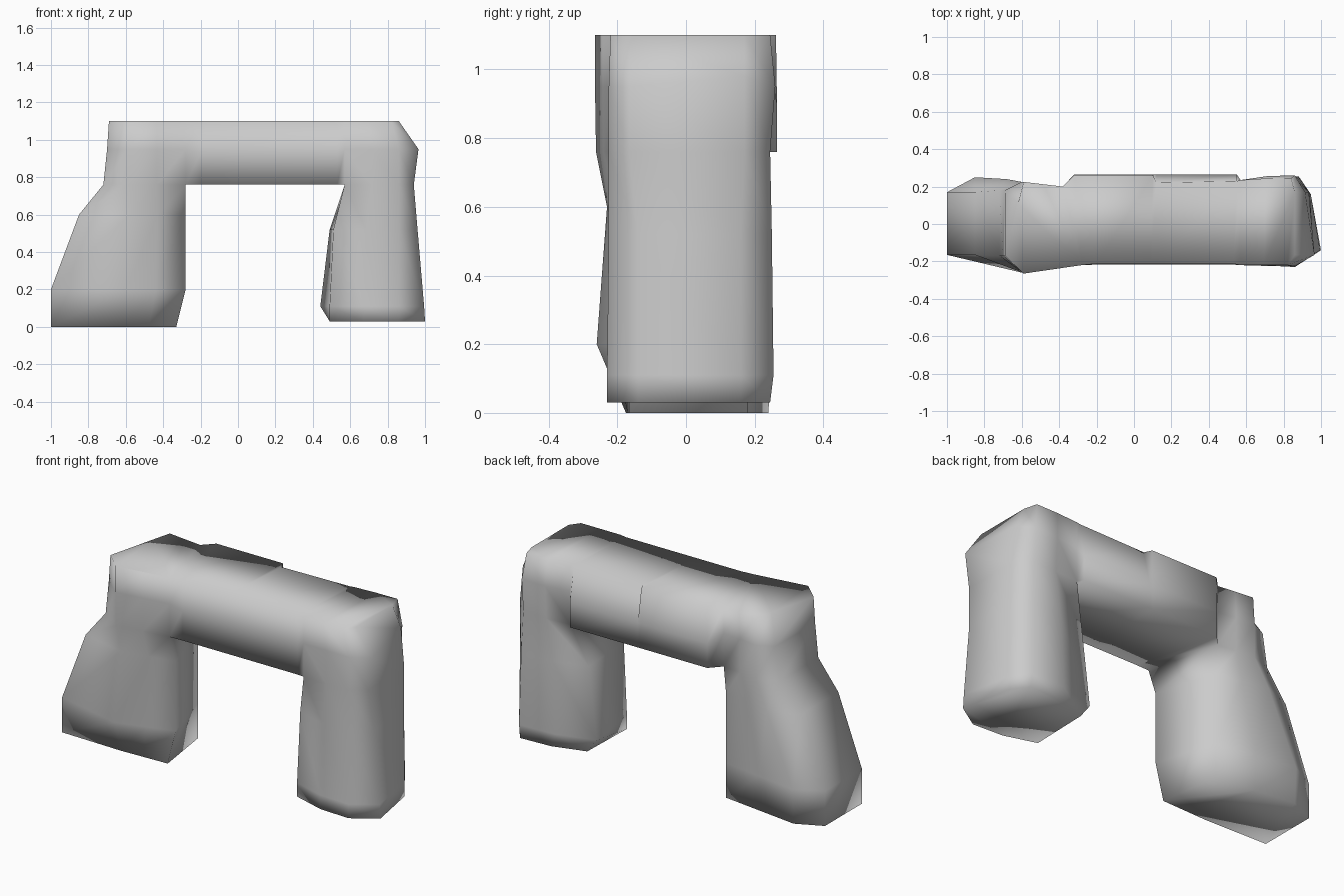
import bpy, bmesh

bm = bmesh.new()


def leg(rows, low, high, blend):
    """Stack eight-sided rings. Rows: z, outer x front/back, front x, back x,
    inner x front/back, front y, back y. low/high: y of outer front/back and
    inner front/back below and above the opening."""
    rings = []
    for z, of, ob, xf, xb, nf, nb, f, b in rows:
        yo, yp, n0, n1 = high if z > 0.7 else low
        mid_f = ((xf + nf) / 2, f + (n0 - f) * blend)
        mid_b = ((xb + nb) / 2, b + (n1 - b) * blend)
        pts = [(of, yo), (xf, f), mid_f, (nf, n0),
               (nb, n1), mid_b, (xb, b), (ob, yp)]
        rings.append([bm.verts.new((x, y, z)) for x, y in pts])
    for lo, hi in zip(rings, rings[1:]):
        for i in range(8):
            # the inner side above the opening stays open for the beam
            if i == 3 and lo[0].co.z > 0.7:
                continue
            j = (i + 1) % 8
            bm.faces.new((lo[i], lo[j], hi[j], hi[i]))
    bm.faces.new(rings[0][::-1])
    bm.faces.new(rings[-1])
    top = rings[-3:]
    loop = [r[3] for r in top] + [r[4] for r in reversed(top)]
    return rings, loop


# broad, leaning left leg
left_rings, left = leg([
    (0.00, -1.00, -1.00, -0.62, -0.85, -0.33, -0.38, -0.175, 0.24),
    (0.20, -1.00, -1.00, -0.60, -0.85, -0.28, -0.38, -0.260, 0.25),
    (0.60, -0.85, -0.85, -0.58, -0.68, -0.28, -0.38, -0.230, 0.24),
    (0.76, -0.72, -0.72, -0.59, -0.60, -0.28, -0.38, -0.262, 0.225),
    (0.95, -0.70, -0.69, -0.59, -0.60, -0.28, -0.38, -0.265, 0.225),
    (1.10, -0.69, -0.62, -0.59, -0.59, -0.28, -0.38, -0.265, 0.225),
], (-0.165, 0.17, -0.165, 0.18), (-0.17, 0.18, -0.22, 0.20), 0.5)
left_rings[-1][7].co.y = 0.11

# narrower right leg with a chipped top corner
right_rings, right = leg([
    (0.03, 1.00, 0.945, 0.86, 0.88, 0.49, 0.50, -0.230, 0.245),
    (0.11, 0.995, 0.945, 0.86, 0.88, 0.49, 0.44, -0.230, 0.255),
    (0.52, 0.96, 0.94, 0.86, 0.87, 0.51, 0.49, -0.225, 0.250),
    (0.76, 0.94, 0.935, 0.86, 0.86, 0.57, 0.57, -0.225, 0.245),
    (0.95, 0.965, 0.915, 0.86, 0.86, 0.57, 0.57, -0.225, 0.260),
    (1.10, 0.86, 0.86, 0.82, 0.84, 0.57, 0.57, -0.220, 0.245),
], (-0.14, 0.16, -0.165, 0.18), (-0.165, 0.17, -0.22, 0.235), 0.15)
right_rings[-2][7].co.z = 0.98

# beam between the legs, with a raised slab along its back
loops = [left]
for xf, xb, top_y in ((-0.2, -0.32, 0.262), (0.09, 0.10, 0.262),
                      (0.13, 0.12, 0.22), (0.53, 0.55, 0.23)):
    loops.append([bm.verts.new(p) for p in [
        (xf, -0.217, 0.76), (xf, -0.217, 0.93), (xf, -0.212, 1.1),
        (xb, top_y, 1.1), (xb, 0.265, 0.90), (xb, 0.265, 0.76)]])
loops.append(right)
for a, b in zip(loops, loops[1:]):
    for i in range(6):
        j = (i + 1) % 6
        bm.faces.new((a[i], a[j], b[j], b[i]))

bmesh.ops.recalc_face_normals(bm, faces=bm.faces[:])
for face in bm.faces:
    face.smooth = True
mesh = bpy.data.meshes.new("stone_arch")
bm.to_mesh(mesh)
bm.free()
bpy.context.collection.objects.link(bpy.data.objects.new("stone_arch", mesh))
